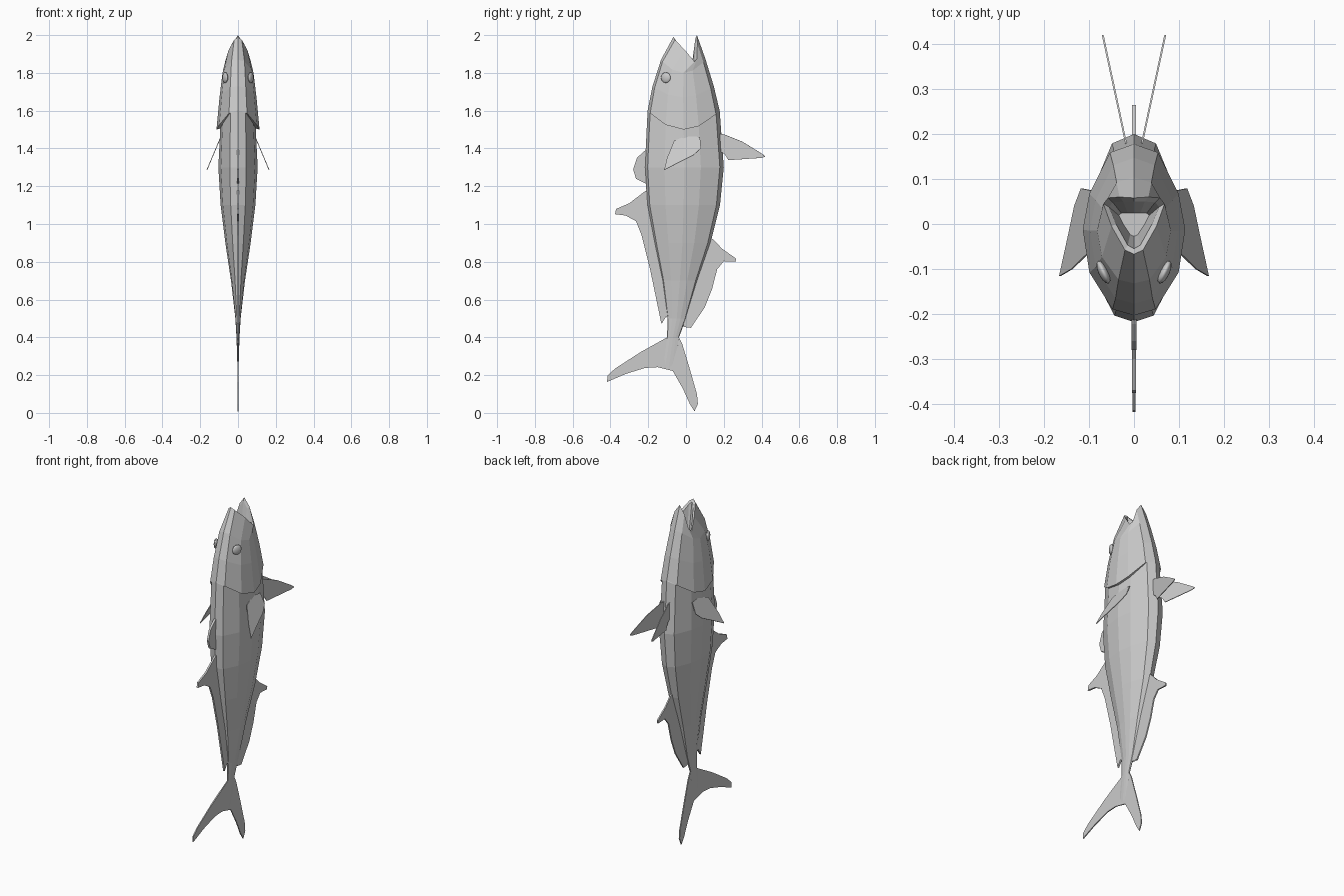
import bpy, bmesh, math

def new_object(name, bm):
    bmesh.ops.recalc_face_normals(bm, faces=bm.faces)
    me = bpy.data.meshes.new(name)
    bm.to_mesh(me)
    bm.free()
    ob = bpy.data.objects.new(name, me)
    bpy.context.collection.objects.link(ob)
    return ob

def mirror_ring(half):
    # half runs from the back midline round the +x side to the belly midline
    return half + [(-x, y, z) for x, y, z in half[-2:0:-1]]

SECTION = [(0, -1), (.42, -.93), (.87, -.5), (1, 0), (.87, .42), (.47, .9), (0, 1)]

def body_ring(z, bow, back, belly, hw):
    c, r = (back + belly) / 2, (belly - back) / 2
    return mirror_ring([(hw * u, c + r * v, z + bow * v * v) for u, v in SECTION])

# Body: height, bow of the ring, back y, belly y, half width
rings = [body_ring(*r) for r in [
    (.24, 0, -.13, -.05, .003),
    (.40, 0, -.10, -.037, .008),
    (.50, 0, -.098, .0, .014),
    (.70, 0, -.125, .06, .037),
    (.90, 0, -.167, .13, .067),
    (1.10, 0, -.205, .18, .092),
    (1.30, 0, -.218, .2, .104),
    (1.505, .10, -.203, .178, .094),   # under the gill cover
    (1.50, .10, -.203, .178, .114),    # gill cover edge
    (1.67, .06, -.177, .147, .098),
    (1.80, .07, -.132, .104, .082),
]]
# Open lips, then the mouth cavity
lip = [(0, -.067, 1.99), (.02, -.058, 1.975), (.05, -.005, 1.92), (.068, .045, 1.86),
       (.058, .058, 1.875), (.032, .06, 1.955), (0, .058, 2.0)]
inner = [(0, -.055, 1.975), (.014, -.047, 1.96), (.04, 0, 1.905), (.056, .038, 1.85),
         (.047, .048, 1.865), (.024, .05, 1.945), (0, .05, 1.985)]
throat = [(x * .6, y * .5, 1.80) for x, y, z in inner]
rings += [mirror_ring(h) for h in (lip, inner, throat)]

bm = bmesh.new()
loops = [[bm.verts.new(p) for p in r] for r in rings]
for a, b in zip(loops, loops[1:]):
    n = len(a)
    for i in range(n):
        j = (i + 1) % n
        bm.faces.new((a[i], a[j], b[j], b[i]))
bm.faces.new(loops[0])
bm.faces.new(loops[-1])
new_object("body", bm)

# Fins: flat side outlines (y, z), x given by a linear tilt, then thickened
def fin(name, pts, tilt=lambda y, z: 0, thick=.006, pair=False):
    bm = bmesh.new()
    f = bm.faces.new([bm.verts.new((tilt(y, z), y, z)) for y, z in pts])
    bmesh.ops.triangulate(bm, faces=[f])
    ob = new_object(name, bm)
    s = ob.modifiers.new("thickness", 'SOLIDIFY')
    s.thickness, s.offset = thick, 0
    if pair:
        ob.modifiers.new("pair", 'MIRROR')
    return ob

fin("first_dorsal_fin", [(-.2, 1.40), (-.222, 1.385), (-.26, 1.35), (-.28, 1.29), (-.265, 1.24),
                         (-.215, 1.215), (-.19, 1.22)], thick=.012)
fin("second_dorsal_fin", [(-.18, 1.19), (-.215, 1.175), (-.30, 1.11), (-.37, 1.08), (-.376, 1.052),
                          (-.32, 1.045), (-.265, 1.015), (-.235, .94), (-.19, .76), (-.157, .6),
                          (-.13, .47), (-.105, .51), (-.09, .49), (-.07, .52), (-.1, .7),
                          (-.14, .9)], thick=.01)
fin("anal_fin", [(.11, .93), (.143, .92), (.19, .87), (.265, .817), (.262, .8), (.2, .803),
                 (.165, .76), (.138, .656), (.1, .56), (.026, .45), (.006, .49), (-.012, .455),
                 (-.02, .52), (.03, .7)], thick=.008)
fin("tail_fin", [(-.1, .4), (-.24, .322), (-.375, .235), (-.415, .198), (-.418, .164),
                 (-.32, .206), (-.217, .238), (-.15, .242), (-.07, .222), (-.016, .127),
                 (.02, .048), (.045, .008), (.063, .048), (.058, .1), (.02, .233),
                 (-.02, .365), (-.037, .4)])
fin("pectoral_fins", [(-.063, 1.44), (0, 1.465), (.074, 1.46), (.079, 1.4), (.04, 1.365),
                      (-.03, 1.33), (-.116, 1.285), (-.1, 1.35)],
    lambda y, z: .165 - (z - 1.285) * .42, .004, True)
fin("pelvic_fins", [(.17, 1.48), (.2, 1.475), (.3, 1.435), (.405, 1.37), (.42, 1.357), (.4, 1.35),
                    (.225, 1.338), (.205, 1.37), (.17, 1.39)],
    lambda y, z: .02 + (y - .19) * .215, .004, True)

# Eyes: flattened spheres set into the head
for s, side in ((1, "right"), (-1, "left")):
    bpy.ops.mesh.primitive_uv_sphere_add(segments=12, ring_count=8, radius=.028,
                                         location=(s * .068, -.107, 1.775),
                                         rotation=(0, 0, -s * math.radians(-25) * -1))
    eye = bpy.context.object
    eye.name = side + "_eye"
    eye.scale = (.4, 1, 1)
    bpy.ops.object.shade_smooth()
